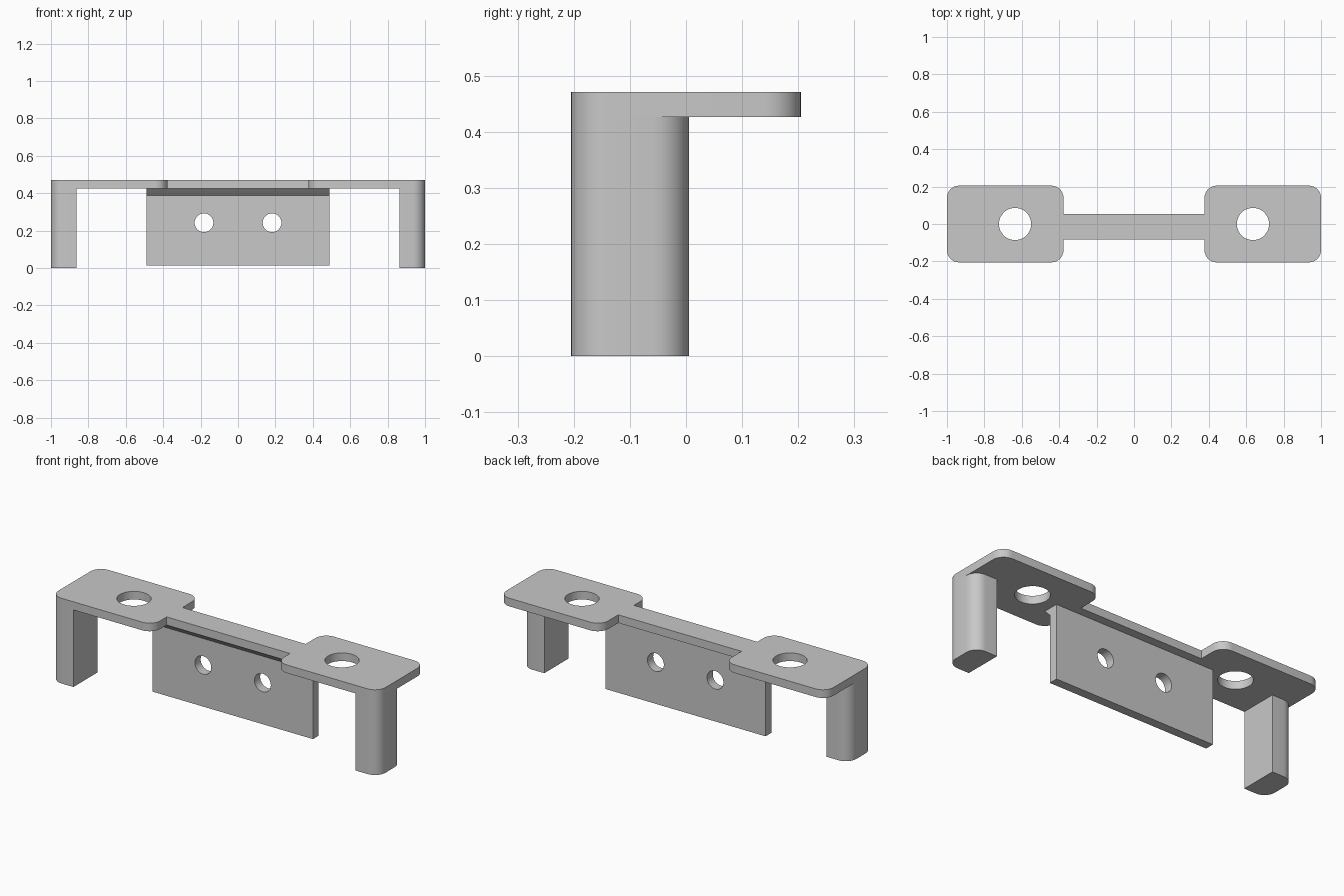
import bpy, bmesh
from math import sin, cos, pi
from mathutils import Vector

if "Cube" in bpy.data.objects:
    bpy.data.objects.remove(bpy.data.objects["Cube"], do_unlink=True)

grey = bpy.data.materials.new("plain grey")
grey.use_nodes = True
COLOUR = (0.58, 0.58, 0.58, 1)
grey.diffuse_color = COLOUR
grey.node_tree.nodes["Principled BSDF"].inputs["Base Color"].default_value = COLOUR

HEIGHT, UNDER = 0.471, 0.426      # top and underside of the flat plate
HALF_DEPTH = 0.205
CORNER_R = 0.065
BACK = 0.005                      # rear face of the legs and hanging plate


def arc(cx, cy, start, r=CORNER_R, steps=8):
    """Quarter circle, counter-clockwise from a start angle."""
    angles = [start + pi / 2 * i / steps for i in range(steps + 1)]
    return [(cx + r * cos(a), cy + r * sin(a)) for a in angles]


def prism(name, outline, base, direction):
    """Extrude a closed outline, placed in space by base, along a direction."""
    bm = bmesh.new()
    face = bm.faces.new([bm.verts.new(base(*p)) for p in outline])
    new = bmesh.ops.extrude_face_region(bm, geom=[face])["geom"]
    verts = [v for v in new if isinstance(v, bmesh.types.BMVert)]
    bmesh.ops.translate(bm, verts=verts, vec=direction)
    bmesh.ops.recalc_face_normals(bm, faces=bm.faces)
    mesh = bpy.data.meshes.new(name)
    bm.to_mesh(mesh)
    bm.free()
    obj = bpy.data.objects.new(name, mesh)
    bpy.context.collection.objects.link(obj)
    mesh.materials.append(grey)
    return obj


def activate(obj):
    bpy.ops.object.select_all(action="DESELECT")
    obj.select_set(True)
    bpy.context.view_layer.objects.active = obj


def drill(obj, centre, radius, rotation=(0, 0, 0)):
    """Cut a round through-hole."""
    bpy.ops.mesh.primitive_cylinder_add(vertices=48, radius=radius, depth=0.3,
                                        location=centre, rotation=rotation)
    cutter = bpy.context.object
    cutter.hide_render = True
    cutter.data.materials.append(grey)
    activate(obj)
    mod = obj.modifiers.new("hole", "BOOLEAN")
    mod.operation, mod.solver, mod.object = "DIFFERENCE", "EXACT", cutter
    bpy.ops.object.modifier_apply(modifier=mod.name)
    bpy.data.objects.remove(cutter, do_unlink=True)


def finish(obj):
    activate(obj)
    bpy.ops.object.shade_smooth_by_angle()


# Top plate: two rounded pads joined by a narrow bridge
pad_in, bridge_front, bridge_back = 0.377, -0.084, 0.053
ix, ox = pad_in + CORNER_R, 1 - CORNER_R
cy = HALF_DEPTH - CORNER_R
half = ([(pad_in, bridge_front)] + arc(ix, -cy, pi) + arc(ox, -cy, -pi / 2)
        + arc(ox, cy, 0) + arc(ix, cy, pi / 2) + [(pad_in, bridge_back)])
outline = half + [(-x, y) for x, y in reversed(half)]
top_plate = prism("top_plate", outline, lambda x, y: Vector((x, y, UNDER)),
                  (0, 0, HEIGHT - UNDER))
for side in (-1, 1):
    drill(top_plate, (side * 0.636, 0, HEIGHT), 0.086)
finish(top_plate)

# Hanging plate with a chamfered brace that meets the bridge's front edge
thick, brace, half_width, bottom = 0.05, 0.037, 0.49, 0.013
face_y = BACK - thick
section = [(BACK, bottom), (BACK, UNDER), (face_y - brace, UNDER),
           (face_y, UNDER - brace), (face_y, bottom)]
hanging_plate = prism("hanging_plate", section,
                      lambda y, z: Vector((-half_width, y, z)), (2 * half_width, 0, 0))
for side in (-1, 1):
    drill(hanging_plate, (side * 0.182, BACK, 0.242), 0.05, (pi / 2, 0, 0))
finish(hanging_plate)

# Legs: square on the inside, rounded on the outer corners
leg_in = 0.863
leg = ([(leg_in, -HALF_DEPTH)] + arc(ox, -cy, -pi / 2)
       + arc(ox, BACK - CORNER_R, 0) + [(leg_in, BACK)])
for name, side in (("left_leg", 1), ("right_leg", -1)):
    finish(prism(name, leg, lambda x, y: Vector((side * x, y, 0)), (0, 0, UNDER)))
